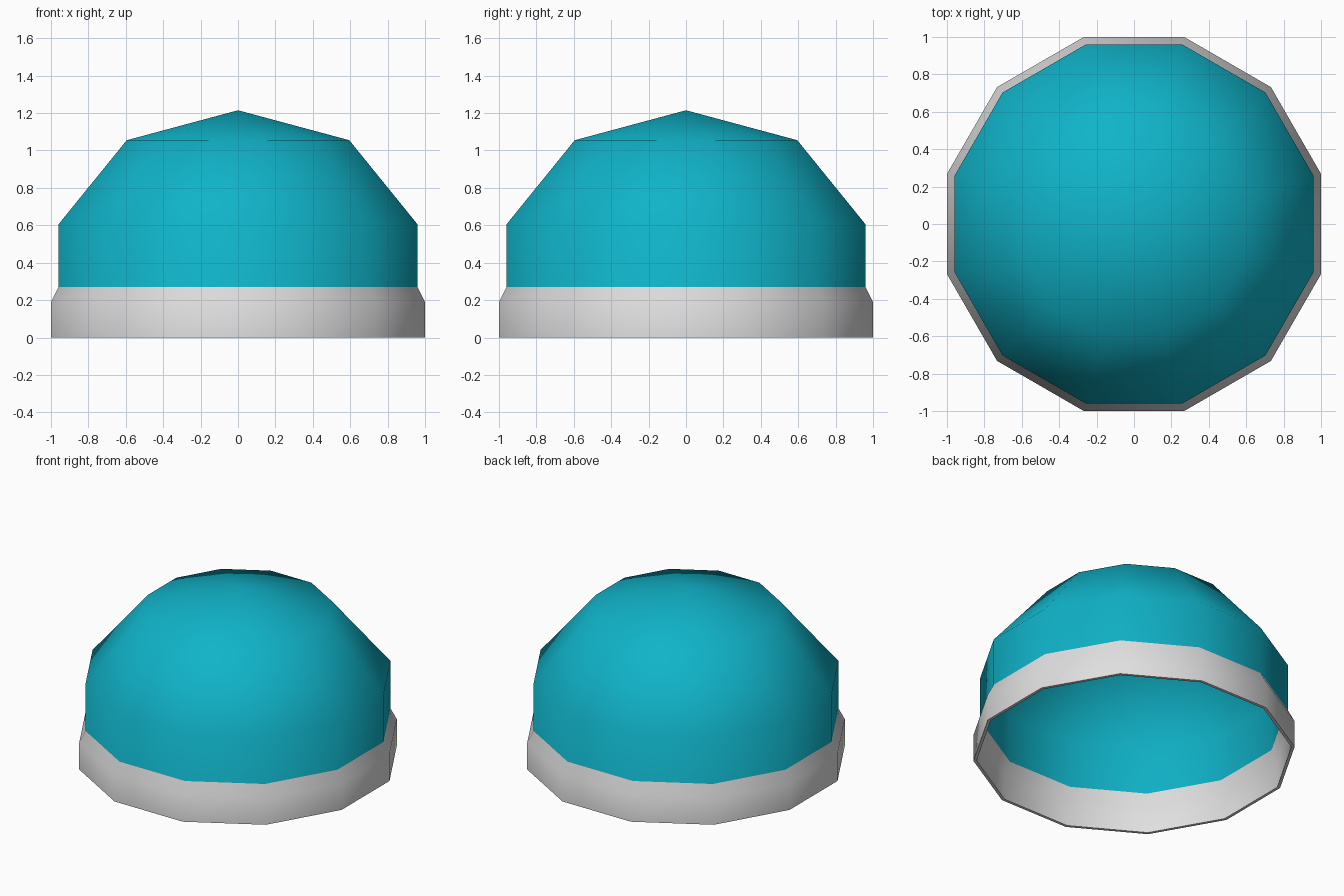
import bpy, bmesh, math

if "Cube" in bpy.data.objects:
    bpy.data.objects.remove(bpy.data.objects["Cube"])

SIDES = 12
WALL = 0.02
APOTHEM = math.cos(math.pi / SIDES)


def material(name, rgb):
    m = bpy.data.materials.new(name)
    m.diffuse_color = (*rgb, 1)
    m.use_nodes = True
    m.node_tree.nodes["Principled BSDF"].inputs["Base Color"].default_value = m.diffuse_color
    return m


teal = material("teal", (0.005, 0.45, 0.58))
grey = material("light grey", (0.74, 0.74, 0.74))

BAND_TOP = 0.27
# Outer profile as (flat-side distance, height), from the rim to the apex
outer = [(1.0, 0.0), (1.0, 0.19), (0.96, BAND_TOP), (0.96, 0.605), (0.595, 1.055), (0.0, 1.215)]
# Inner profile, one wall thickness inside
inner = [(1.0 - WALL, 0.0), (1.0 - WALL, 0.185), (0.96 - WALL, BAND_TOP - 0.005),
         (0.96 - WALL, 0.597), (0.585, 1.037), (0.0, 1.194)]


def ring(bm, r, z):
    if r == 0:
        return [bm.verts.new((0, 0, z))] * SIDES
    r /= APOTHEM
    angles = [2 * math.pi * (i + 0.5) / SIDES for i in range(SIDES)]
    return [bm.verts.new((r * math.cos(a), r * math.sin(a), z)) for a in angles]


# Hollow dome with a flared band around its open rim
bm = bmesh.new()
rings = [ring(bm, r, z) for r, z in inner[::-1] + outer]
for low, high in zip(rings, rings[1:]):
    for i in range(SIDES):
        j = (i + 1) % SIDES
        corners = list(dict.fromkeys([low[i], low[j], high[j], high[i]]))
        face = bm.faces.new(corners)
        # Everything below the band top is grey
        face.material_index = int(max(v.co.z for v in corners) <= BAND_TOP + 0.001)
bm.normal_update()
mesh = bpy.data.meshes.new("banded_dome")
bm.to_mesh(mesh)
bm.free()
mesh.materials.append(teal)
mesh.materials.append(grey)
dome = bpy.data.objects.new("banded_dome", mesh)
bpy.context.collection.objects.link(dome)

# Smooth walls, crisp rim
bpy.context.view_layer.objects.active = dome
dome.select_set(True)
bpy.ops.object.shade_smooth_by_angle(angle=math.radians(60))
